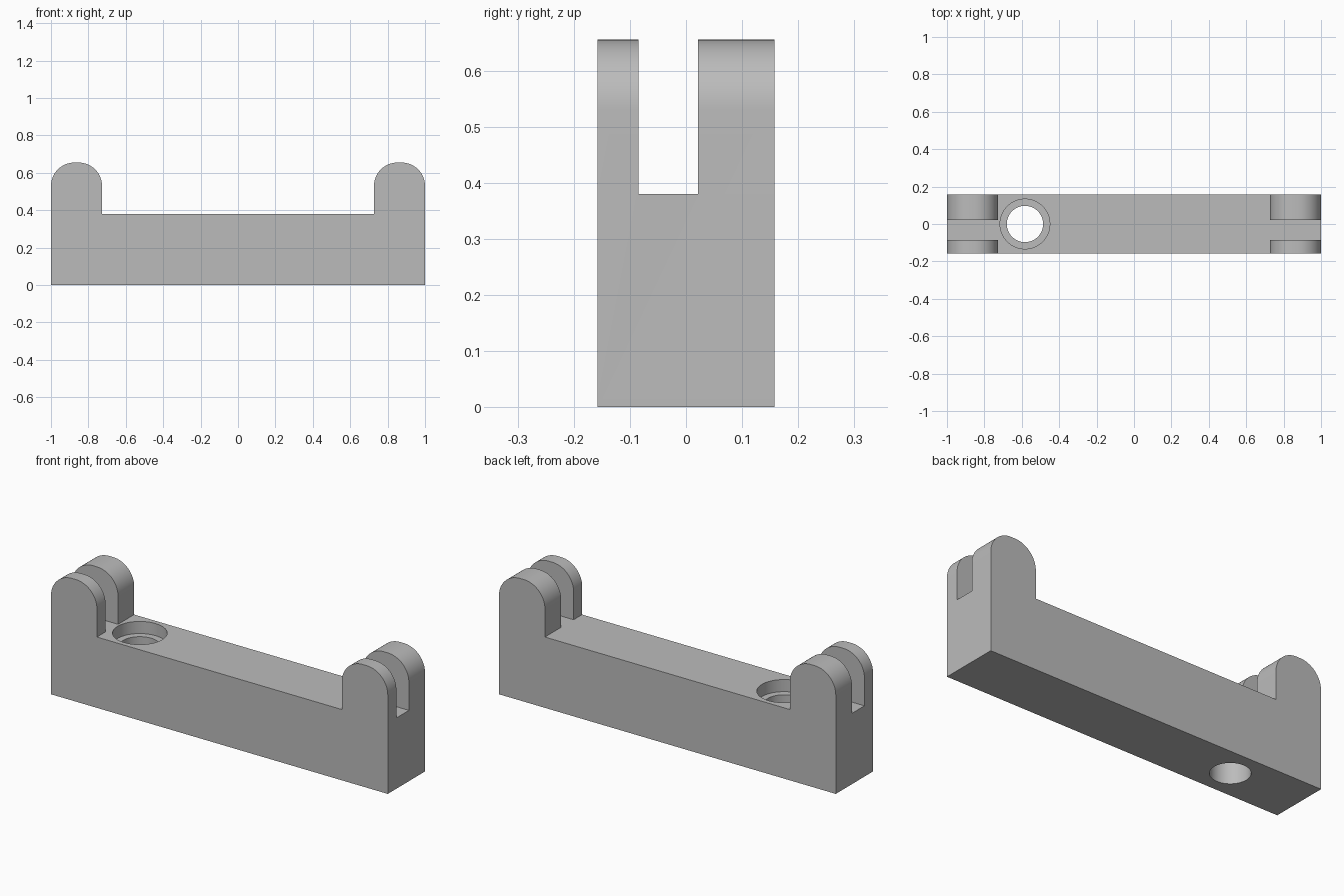
import bpy, bmesh
from math import sin, cos, pi
from mathutils import Matrix

old = bpy.data.objects.get("Cube")
if old:
    bpy.data.objects.remove(old, do_unlink=True)

HALF_Y, DECK, TOP = 0.158, 0.38, 0.655
LUG_IN, RADIUS = 0.727, 0.125
BORE_X = -0.583

grey = bpy.data.materials.new("plain grey")
grey.use_nodes = True
colour = (0.5, 0.5, 0.5, 1)
grey.diffuse_color = colour
grey.node_tree.nodes["Principled BSDF"].inputs["Base Color"].default_value = colour


def make_object(name, bm):
    bmesh.ops.recalc_face_normals(bm, faces=bm.faces[:])
    mesh = bpy.data.meshes.new(name)
    bm.to_mesh(mesh)
    bm.free()
    mesh.materials.append(grey)
    obj = bpy.data.objects.new(name, mesh)
    bpy.context.collection.objects.link(obj)
    return obj


def box(name, x, y, z):
    bm = bmesh.new()
    bmesh.ops.create_cube(bm, size=1)
    for v in bm.verts:
        v.co = [r[0] if c < 0 else r[1] for c, r in zip(v.co, (x, y, z))]
    return make_object(name, bm)


def cylinder(name, radius, z0, z1):
    bm = bmesh.new()
    bmesh.ops.create_cone(bm, cap_ends=True, segments=64, radius1=radius, radius2=radius,
                          depth=z1 - z0, matrix=Matrix.Translation((BORE_X, 0, (z0 + z1) / 2)))
    return make_object(name, bm)


def cut(obj, cutter):
    mod = obj.modifiers.new(cutter.name, "BOOLEAN")
    mod.operation = "DIFFERENCE"
    mod.solver = "EXACT"
    mod.object = cutter
    bpy.context.view_layer.objects.active = obj
    bpy.ops.object.modifier_apply(modifier=mod.name)
    bpy.data.objects.remove(cutter, do_unlink=True)


# Side profile: right half with a rounded lug, then mirrored
STEPS = 16
right = [(1, 0)]
for cx, start in ((1 - RADIUS, 0), (LUG_IN + RADIUS, pi / 2)):
    for i in range(STEPS + 1):
        a = start + i * pi / 2 / STEPS
        right.append((cx + RADIUS * cos(a), TOP - RADIUS + RADIUS * sin(a)))
right.append((LUG_IN, DECK))
profile = right + [(-x, z) for x, z in reversed(right)]

# Bracket body: the profile extruded through its thickness
bm = bmesh.new()
face = bm.faces.new([bm.verts.new((x, -HALF_Y, z)) for x, z in profile])
extruded = bmesh.ops.extrude_face_region(bm, geom=[face])["geom"]
bmesh.ops.translate(bm, vec=(0, 2 * HALF_Y, 0),
                    verts=[g for g in extruded if isinstance(g, bmesh.types.BMVert)])
body = make_object("bracket_body", bm)

# Slots that split each lug into a thin front and a thick back ear
for side, x in (("left", (LUG_IN - 0.05, 1.1)), ("right", (-1.1, -LUG_IN + 0.05))):
    cut(body, box(side + "_slot_cutter", x, (-0.085, 0.021), (DECK, 0.8)))

# Through hole with a shallow counterbore
cut(body, cylinder("hole_cutter", 0.097, -0.1, 0.5))
cut(body, cylinder("counterbore_cutter", 0.133, DECK - 0.065, 0.5))

# Smooth rounds, sharp edges
bpy.ops.object.select_all(action="DESELECT")
body.select_set(True)
bpy.context.view_layer.objects.active = body
bpy.ops.object.shade_smooth_by_angle(angle=pi / 6)
